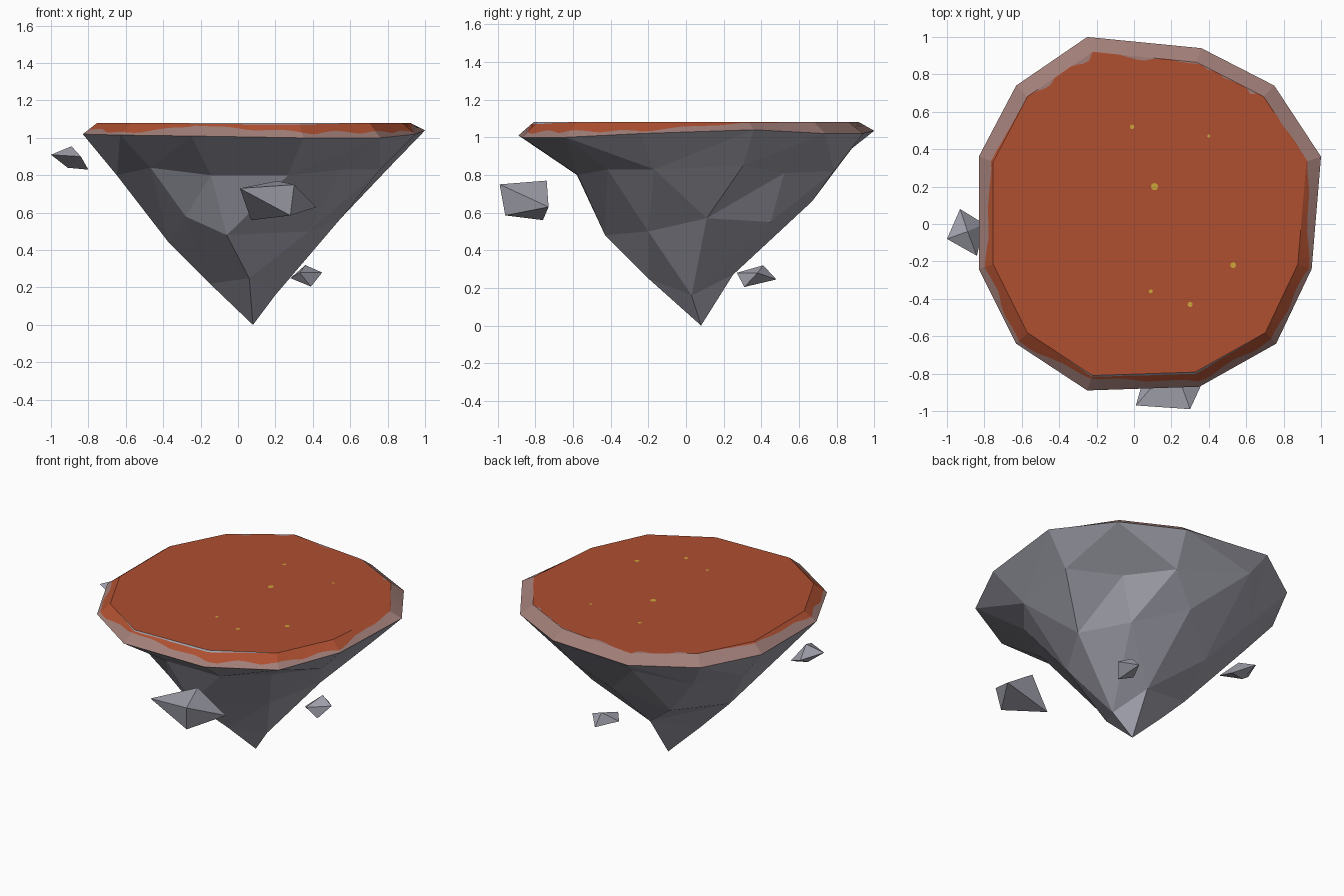
import bpy, bmesh, math
from mathutils import Vector

default_cube = bpy.data.objects.get("Cube")
if default_cube:
    bpy.data.objects.remove(default_cube, do_unlink=True)


def make_material(name, rgb):
    mat = bpy.data.materials.new(name)
    mat.use_nodes = True
    colour = (*rgb, 1.0)
    mat.diffuse_color = colour
    mat.node_tree.nodes["Principled BSDF"].inputs["Base Color"].default_value = colour
    return mat


stone = make_material("grey_stone", (0.36, 0.36, 0.42))
soil = make_material("rust_soil", (0.43, 0.08, 0.03))
dust = make_material("pink_dust", (0.36, 0.21, 0.19))
gold = make_material("gold_speck", (0.61, 0.38, 0.04))


def finish(name, bm, materials):
    mesh = bpy.data.meshes.new(name)
    bm.to_mesh(mesh)
    bm.free()
    for mat in materials:
        mesh.materials.append(mat)
    obj = bpy.data.objects.new(name, mesh)
    bpy.context.collection.objects.link(obj)
    return obj


# Twelve-sided rim, clockwise from the back: outer edge and flat top edge
apex = Vector((0.08, 0.08, 0))
outer = [Vector(p) for p in (
    (-.25, 1, 1.035), (.36, .94, 1.02), (.75, .74, 1.02), (1, .36, 1.04),
    (.95, -.24, 1.02), (.76, -.64, 1), (.35, -.87, 1), (-.25, -.89, 1.01),
    (-.63, -.64, 1.015), (-.83, -.24, 1.02), (-.83, .36, 1.02), (-.63, .74, 1.02))]
top_z = 1.08
centre = Vector((0.08, 0.05, top_z))
inner = []
for p in outer:
    q = centre + (p - centre) * 0.915
    inner.append(Vector((q.x, q.y, top_z)))


# Faceted underside: rings of corners stitched together by angle
def angle(v):
    return math.atan2(v.co.y - apex.y, v.co.x - apex.x)


def stitch(bm, upper, lower):
    n, m = len(upper), len(lower)

    def ahead(ring, k):
        return angle(ring[k % len(ring)]) + math.tau * (k // len(ring))

    i = j = 0
    while i < n or j < m:
        a, b = upper[i % n], lower[j % m]
        if j >= m or (i < n and ahead(upper, i + 1) <= ahead(lower, j + 1)):
            i += 1
            bm.faces.new((a, b, upper[i % n]))
        else:
            j += 1
            bm.faces.new((a, b, lower[j % m]))


shoulder_shape = ((.87, .94), (.82, .82), (.67, .81), (.8, .85), (.78, .83), (.69, .83),
                  (.69, .8), (.68, .8), (.77, .84), (.8, .8), (.8, .8), (.76, .8))
shoulder = []
for p, (reach, z) in zip(outer, shoulder_shape):
    q = apex + (p - apex) * reach
    shoulder.append((q.x, q.y, z))
waist = ((.55, .11, .57), (.38, -.2, .5), (-.06, -.43, .48), (-.28, -.36, .58),
         (-.37, .05, .44), (-.2, .45, .5), (.1, .67, .66), (.4, .45, .55))
foot = ((.2, .03, .16), (.06, -.2, .25), (-.15, .06, .22), (.1, .25, .27))

bm = bmesh.new()
rings = [sorted((bm.verts.new(p) for p in ring), key=angle)
         for ring in (outer, shoulder, waist, foot)]
for upper, lower in zip(rings, rings[1:]):
    stitch(bm, upper, lower)
tip = bm.verts.new(apex)
for k, v in enumerate(rings[-1]):
    bm.faces.new((v, tip, rings[-1][(k + 1) % len(rings[-1])]))
finish("island_rock", bm, [stone])

# Top cap: soil in the middle, a ragged dust band, bare stone at the edge.
# Reach 1 is the flat top's edge and reach 2 the outer edge of the rim.
soil_reach = (.96, .97, .93, .95, .96, 1, 1.12, 1.08, .93, .97, .98, .96)
dust_reach = (1, 1, 1, 1.1, 1.75, 1.6, 1.65, 1.2, 1.85, 1.5, 1.15, 1)
steps = 12
count = steps * len(outer)


def blend(values, k):
    i, f = divmod(k, steps)
    f /= steps
    return values[i] * (1 - f) + values[(i + 1) % len(values)] * f


def place(edge, rim, reach):
    return centre.lerp(edge, reach) if reach <= 1 else edge.lerp(rim, reach - 1)


bm = bmesh.new()
spokes = []
for k in range(count):
    t = math.tau * k / count
    ripple = math.sin(23 * t) + 0.7 * math.sin(37 * t + 1) + 0.5 * math.sin(58 * t)
    s = blend(soil_reach, k) + 0.009 * ripple
    d = blend(dust_reach, k)
    d += 0.12 * max(d - 0.9, 0) * math.sin(19 * t) + 0.015 * ripple
    d = min(max(d, s + 0.01), 1.97)
    reaches = (min(s, 1), min(d, 1), 1, max(s, 1), max(d, 1), 2)
    edge, rim = blend(inner, k), blend(outer, k)
    spokes.append([bm.verts.new(place(edge, rim, r)) for r in reaches])
hub = bm.verts.new(centre)
band_material = (1, 2, 0, 1, 2)
for k in range(count):
    a, b = spokes[k], spokes[(k + 1) % count]
    bm.faces.new((hub, b[0], a[0])).material_index = 0
    for j, index in enumerate(band_material):
        face = bm.faces.new((a[j], b[j], b[j + 1], a[j + 1]))
        face.material_index = (index - 1) % 3
bmesh.ops.remove_doubles(bm, verts=bm.verts, dist=0.0001)
finish("ground_cap", bm, [soil, dust, stone])

# Gold specks lying on the soil
specks = ((.11, .2, .02), (-.01, .52, .012), (.4, .47, .009),
          (.53, -.22, .016), (.09, -.36, .011), (.3, -.43, .014))
for x, y, radius in specks:
    bm = bmesh.new()
    disc = bmesh.ops.create_circle(bm, cap_ends=True, segments=7, radius=radius)
    bmesh.ops.translate(bm, verts=disc["verts"], vec=(x, y, top_z + 0.002))
    finish("gold_speck", bm, [gold])


# Floating boulders
def boulder(name, corners):
    bm = bmesh.new()
    for p in corners:
        bm.verts.new(p)
    bmesh.ops.convex_hull(bm, input=bm.verts)
    bmesh.ops.recalc_face_normals(bm, faces=bm.faces)
    finish(name, bm, [stone])


boulder("front_boulder", ((.01, -.97, .73), (.3, -.99, .75), (.21, -.74, .77),
                          (.42, -.73, .63), (.28, -.96, .585), (.07, -.76, .56)))
boulder("right_boulder", ((-1, -.08, .91), (-.89, -.04, .955), (-.93, .08, .9),
                          (-.8, 0, .83), (-.84, -.17, .9), (-.91, -.03, .84)))
boulder("back_boulder", ((.28, .33, .25), (.36, .41, .32), (.45, .38, .28),
                         (.39, .31, .205), (.36, .48, .245), (.33, .27, .28)))
